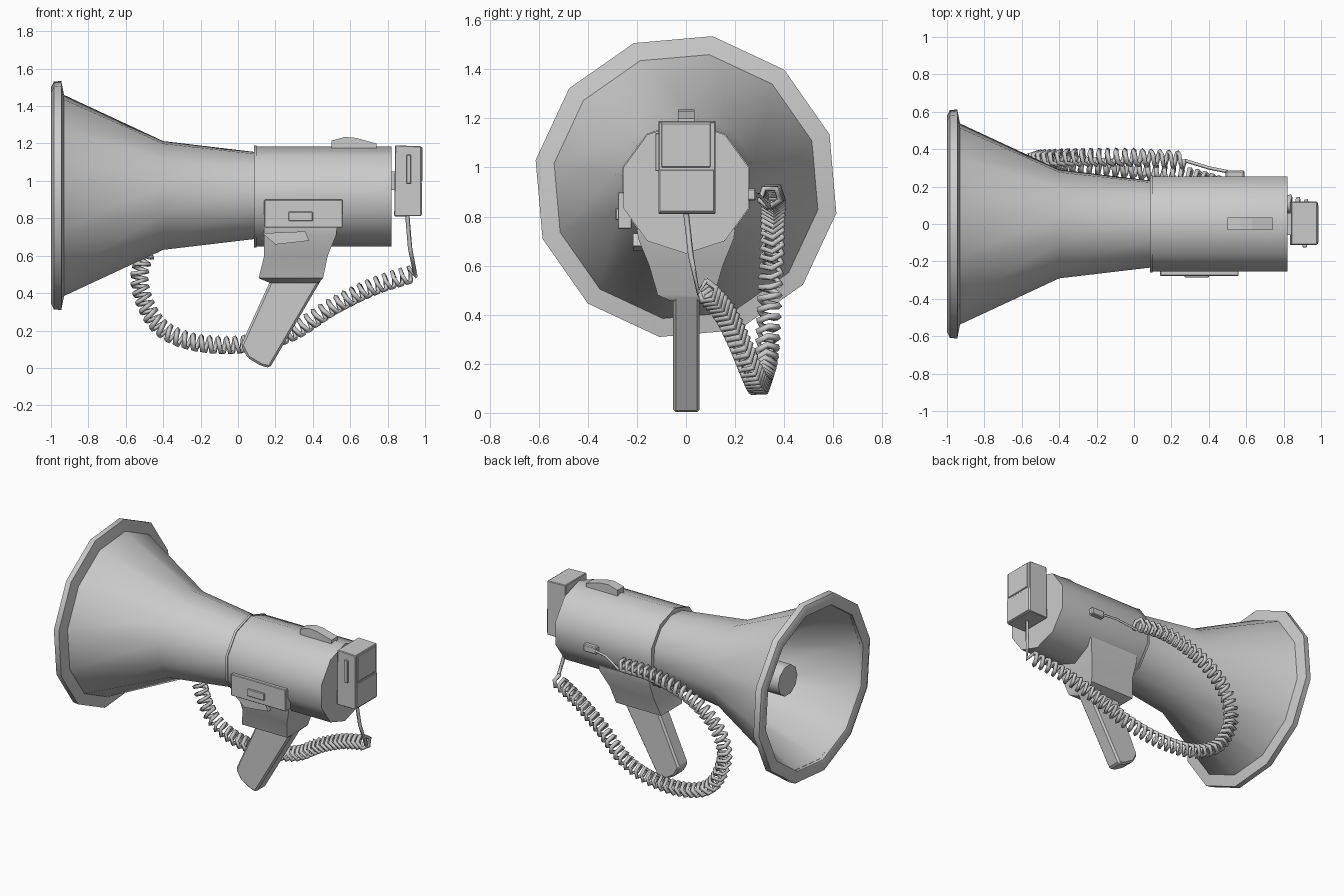
import bpy, bmesh, math
from mathutils import Vector

if "Cube" in bpy.data.objects:
    bpy.data.objects.remove(bpy.data.objects["Cube"])


def finish(name, bm, smooth=None):
    bmesh.ops.recalc_face_normals(bm, faces=bm.faces)
    me = bpy.data.meshes.new(name)
    bm.to_mesh(me)
    bm.free()
    ob = bpy.data.objects.new(name, me)
    bpy.context.collection.objects.link(ob)
    if smooth:
        bpy.ops.object.select_all(action='DESELECT')
        ob.select_set(True)
        bpy.context.view_layer.objects.active = ob
        bpy.ops.object.shade_smooth_by_angle(angle=math.radians(smooth))
    return ob


def lathe(name, profile, sides, phase, cz, closed=False, caps=False, smooth=40):
    """Revolve (x, radius) points about the horn axis."""
    bm = bmesh.new()
    rings = []
    for x, r in profile:
        angs = [math.radians(phase) + 2 * math.pi * i / sides for i in range(sides)]
        rings.append([bm.verts.new((x, r * math.cos(a), cz + r * math.sin(a))) for a in angs])
    pairs = list(zip(rings, rings[1:]))
    if closed:
        pairs.append((rings[-1], rings[0]))
    for a, b in pairs:
        for i in range(sides):
            j = (i + 1) % sides
            bm.faces.new((a[i], a[j], b[j], b[i]))
    if caps:
        bm.faces.new(rings[0])
        bm.faces.new(rings[-1])
    return finish(name, bm, smooth)


def extrude_y(name, outline, y0, y1, bevel=0.0):
    """Extrude an (x, z) outline along y."""
    bm = bmesh.new()
    f = bm.faces.new([bm.verts.new((x, y0, z)) for x, z in outline])
    ext = bmesh.ops.extrude_face_region(bm, geom=[f])
    vs = [v for v in ext['geom'] if isinstance(v, bmesh.types.BMVert)]
    bmesh.ops.translate(bm, verts=vs, vec=(0, y1 - y0, 0))
    if bevel:
        bmesh.ops.bevel(bm, geom=bm.edges[:], offset=bevel, segments=1, affect='EDGES')
    return finish(name, bm)


def box(name, x0, x1, y0, y1, z0, z1, bevel=0.0):
    return extrude_y(name, [(x0, z0), (x1, z0), (x1, z1), (x0, z1)], y0, y1, bevel)


def wire(name, pts, radius):
    cu = bpy.data.curves.new(name, 'CURVE')
    cu.dimensions = '3D'
    cu.bevel_depth = radius
    cu.bevel_resolution = 0
    cu.use_fill_caps = True
    sp = cu.splines.new('POLY')
    sp.points.add(len(pts) - 1)
    for p, co in zip(sp.points, pts):
        p.co = (*co, 1)
    ob = bpy.data.objects.new(name, cu)
    bpy.context.collection.objects.link(ob)
    bpy.ops.object.select_all(action='DESELECT')
    ob.select_set(True)
    bpy.context.view_layer.objects.active = ob
    bpy.ops.object.convert(target='MESH')
    return ob


# Horn shell, mouth rim and the sound tube inside
lathe("horn", [(0.10, 0.235), (-0.40, 0.295), (-0.95, 0.555), (-0.96, 0.54),
               (-0.40, 0.28), (0.09, 0.22)], 12, 20, 0.922, closed=True)
lathe("horn_rim", [(-0.93, 0.545), (-0.945, 0.622), (-0.985, 0.618), (-1.0, 0.585),
                   (-0.985, 0.54)], 12, 20, 0.922, closed=True, smooth=50)
lathe("sound_tube", [(-0.78, 0.105), (0.10, 0.11)], 10, 0, 0.92, caps=True)

# Amplifier body with a shallow front lip
lathe("body", [(0.09, 0.265), (0.11, 0.268), (0.82, 0.268)], 10, 90, 0.917, caps=True)
lathe("body_collar", [(0.085, 0.272), (0.10, 0.272)], 10, 90, 0.917, caps=True)

# Controls on the body
extrude_y("top_button", [(0.50, 1.175), (0.50, 1.215), (0.57, 1.235), (0.63, 1.23),
                         (0.74, 1.20), (0.74, 1.175)], -0.033, 0.035)
box("side_panel", 0.14, 0.56, -0.278, -0.22, 0.75, 0.90, 0.004)
box("side_switch", 0.27, 0.40, -0.287, -0.27, 0.785, 0.835, 0.004)
extrude_y("trigger", [(0.13, 0.72), (0.20, 0.66), (0.38, 0.68), (0.36, 0.73)], -0.215, -0.10)

# Handle mount: tapering loft of rectangular sections
bm = bmesh.new()
rings = []
for z, x0, x1, w in [(0.75, 0.14, 0.53, 0.20), (0.71, 0.14, 0.525, 0.195),
                     (0.60, 0.14, 0.48, 0.15), (0.48, 0.11, 0.455, 0.115), (0.455, 0.17, 0.43, 0.06)]:
    rings.append([bm.verts.new((x, y, z)) for x, y in
                  ((x0, -w), (x1, -w), (x1, w), (x0, w))])
for a, b in zip(rings, rings[1:]):
    for i in range(4):
        j = (i + 1) % 4
        bm.faces.new((a[i], a[j], b[j], b[i]))
bm.faces.new(rings[0])
bm.faces.new(rings[-1])
finish("handle_mount", bm, 35)

# Slanted grip
extrude_y("grip", [(0.20, 0.56), (0.17, 0.46), (0.015, 0.12), (0.05, 0.055), (0.125, 0.01),
                   (0.17, 0.0), (0.31, 0.24), (0.45, 0.48), (0.46, 0.56)], -0.052, 0.056, 0.012)

# Microphone on the back, with its parted rear panels, switch and clip
extrude_y("microphone", [(0.84, 1.19), (0.98, 1.185), (0.98, 0.812), (0.835, 0.81)],
          -0.112, 0.12, 0.004)
box("microphone_grille", 0.97, 0.987, -0.10, 0.10, 1.0, 1.18, 0.003)
box("microphone_back", 0.97, 0.985, -0.108, 0.115, 0.82, 0.99, 0.003)
box("microphone_switch", 0.90, 0.925, -0.125, -0.10, 0.985, 1.14, 0.003)
box("microphone_clip", 0.80, 0.86, -0.06, 0.06, 0.95, 1.05)

# Coiled cord: a helix wound around a smooth centre path
path = [Vector(p) for p in [
    (0.27, 0.34, 0.88), (0.0, 0.355, 0.88), (-0.28, 0.355, 0.80), (-0.47, 0.35, 0.65),
    (-0.53, 0.34, 0.46), (-0.44, 0.33, 0.24), (-0.26, 0.31, 0.14), (0.0, 0.29, 0.12),
    (0.27, 0.26, 0.18), (0.50, 0.20, 0.32), (0.72, 0.14, 0.43), (0.93, 0.08, 0.50)]]
ext = [2 * path[0] - path[1]] + path + [2 * path[-1] - path[-2]]
dense = []
for i in range(1, len(ext) - 2):
    p0, p1, p2, p3 = ext[i - 1:i + 3]
    for k in range(40):
        t = k / 40
        dense.append(0.5 * (2 * p1 + (p2 - p0) * t + (2 * p0 - 5 * p1 + 4 * p2 - p3) * t * t
                            + (3 * p1 - p0 - 3 * p2 + p3) * t ** 3))
lengths = [0.0]
for a, b in zip(dense, dense[1:]):
    lengths.append(lengths[-1] + (b - a).length)
turns, per_turn, coil_r = 58, 5, 0.042
coil, seg = [], 0
for s in range(turns * per_turn + 1):
    d = lengths[-1] * s / (turns * per_turn)
    while seg < len(dense) - 2 and lengths[seg + 1] < d:
        seg += 1
    tangent = (dense[seg + 1] - dense[seg]).normalized()
    c = dense[seg] + tangent * (d - lengths[seg])
    n1 = tangent.cross(Vector((0, 1, 0))).normalized()
    n2 = tangent.cross(n1)
    a = 2 * math.pi * s / per_turn
    coil.append(c + coil_r * (math.cos(a) * n1 + math.sin(a) * n2))
wire("coiled_cord", coil, 0.014)

# Straight cord ends and the socket plug
wire("cord_to_body", [coil[0], (0.40, 0.30, 0.885), (0.50, 0.28, 0.89)], 0.009)
wire("cord_to_microphone", [coil[-1], (0.95, 0.05, 0.49), (0.92, 0.02, 0.64), (0.905, 0.0, 0.82)], 0.012)
box("cord_plug", 0.49, 0.59, 0.24, 0.285, 0.865, 0.915, 0.006)
